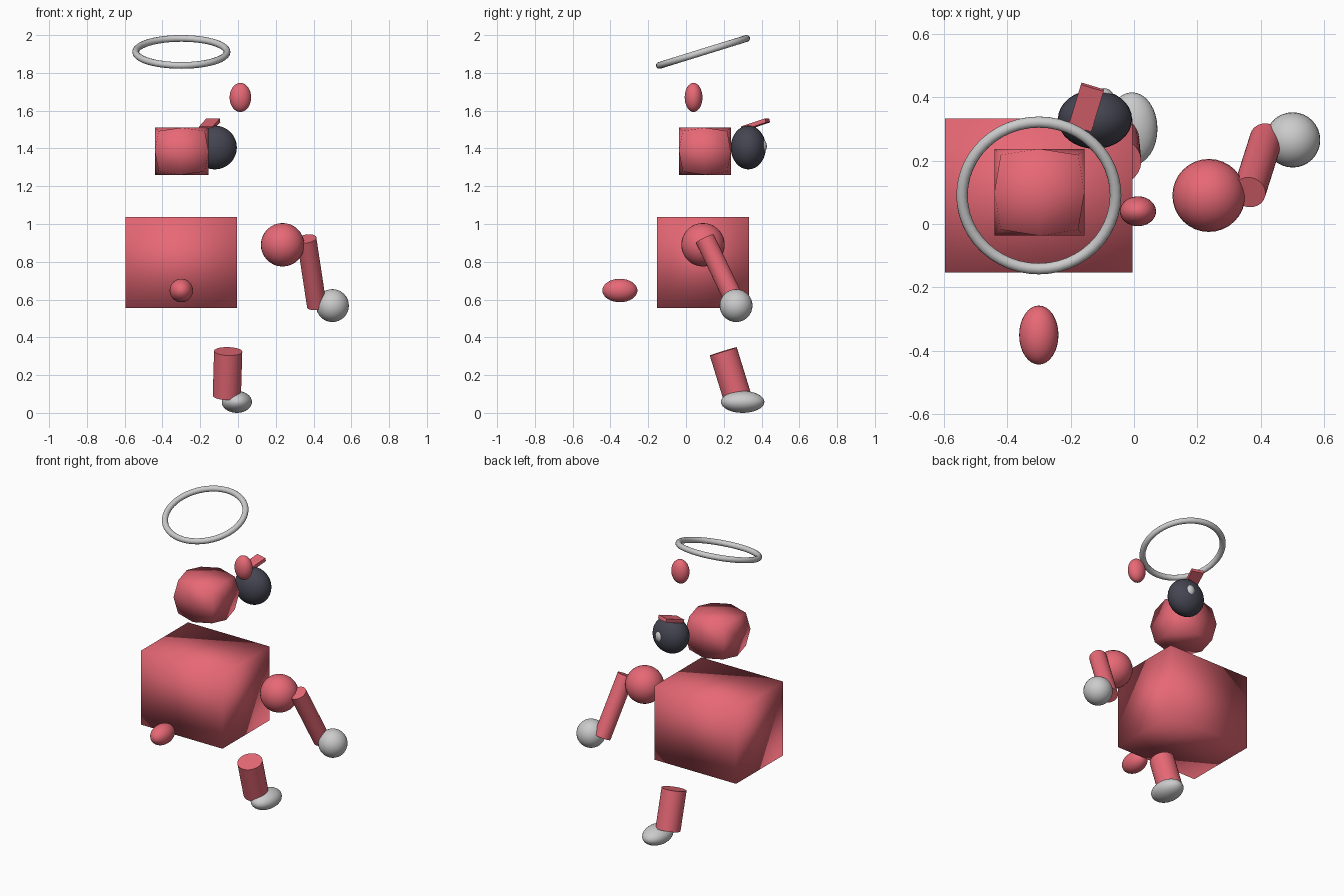
import bpy, bmesh
from math import radians
from mathutils import Vector

if "Cube" in bpy.data.objects:
    bpy.data.objects.remove(bpy.data.objects["Cube"])


def material(name, rgb):
    m = bpy.data.materials.new(name)
    m.diffuse_color = (*rgb, 1)
    m.use_nodes = True
    m.node_tree.nodes["Principled BSDF"].inputs["Base Color"].default_value = m.diffuse_color
    return m


RED = material("red", (0.8, 0.14, 0.18))
DARK = material("dark", (0.06, 0.06, 0.085))


def finish(name, mat=None, smooth=True):
    ob = bpy.context.object
    ob.name = name
    if mat:
        ob.data.materials.append(mat)
    if smooth:
        bpy.ops.object.shade_smooth()
    return ob


def ball(name, loc, radii, mat=None):
    bpy.ops.mesh.primitive_uv_sphere_add(segments=32, ring_count=16, location=loc)
    bpy.context.object.scale = radii
    return finish(name, mat)


def box(name, loc, size, mat, rot=(0, 0, 0), smooth=True):
    bpy.ops.mesh.primitive_cube_add(size=1, location=loc, rotation=rot)
    bpy.context.object.scale = size
    return finish(name, mat, smooth)


def limb(name, a, b, radius, mat):
    a, b = Vector(a), Vector(b)
    d = b - a
    bpy.ops.mesh.primitive_cylinder_add(
        vertices=32, radius=radius, depth=d.length, location=(a + b) / 2,
        rotation=d.to_track_quat('Z', 'Y').to_euler())
    ob = finish(name, mat, False)
    bpy.ops.object.shade_smooth_by_angle(angle=radians(40))
    return ob


# Body: plain smooth-shaded block
box("body", (-0.30, 0.09, 0.797), (0.59, 0.486, 0.482), RED)

# Head: block divided once, with its corners pulled inward
head = box("head", (-0.298, 0.10, 1.385), (0.284, 0.274, 0.25), RED)
bm = bmesh.new()
bm.from_mesh(head.data)
bmesh.ops.subdivide_edges(bm, edges=bm.edges[:], cuts=1, use_grid_fill=True)
for v in bm.verts:
    if min(abs(c) for c in v.co) > 0.4:
        v.co *= 0.86
for f in bm.faces:
    f.smooth = True
bm.to_mesh(head.data)
bm.free()

# Face
ball("eye", (-0.123, 0.33, 1.405), (0.117, 0.093, 0.116), DARK)
ball("eye_highlight", (-0.095, 0.402, 1.412), (0.03, 0.026, 0.036))
box("eyebrow", (-0.15, 0.368, 1.527), (0.075, 0.14, 0.022), RED,
    (radians(18), 0, radians(-17)), False)
ball("ear", (0.0125, 0.04, 1.67), (0.057, 0.047, 0.077), RED)

# Halo
bpy.ops.mesh.primitive_torus_add(
    major_radius=0.242, minor_radius=0.018, major_segments=48, minor_segments=12,
    location=(-0.30, 0.09, 1.911), rotation=(radians(17.2), 0, 0))
finish("halo")

# Arm
ball("shoulder", (0.236, 0.09, 0.89), (0.115, 0.115, 0.115), RED)
limb("arm", (0.363, 0.10, 0.922), (0.417, 0.27, 0.567), 0.052, RED)
ball("hand", (0.5, 0.265, 0.568), (0.087, 0.087, 0.087))

# Leg
limb("leg", (-0.052, 0.197, 0.326), (-0.059, 0.27, 0.09), 0.075, RED)
ball("foot", (-0.006, 0.30, 0.058), (0.08, 0.115, 0.058))

# Tail
ball("tail", (-0.30, -0.35, 0.648), (0.062, 0.093, 0.062), RED)
